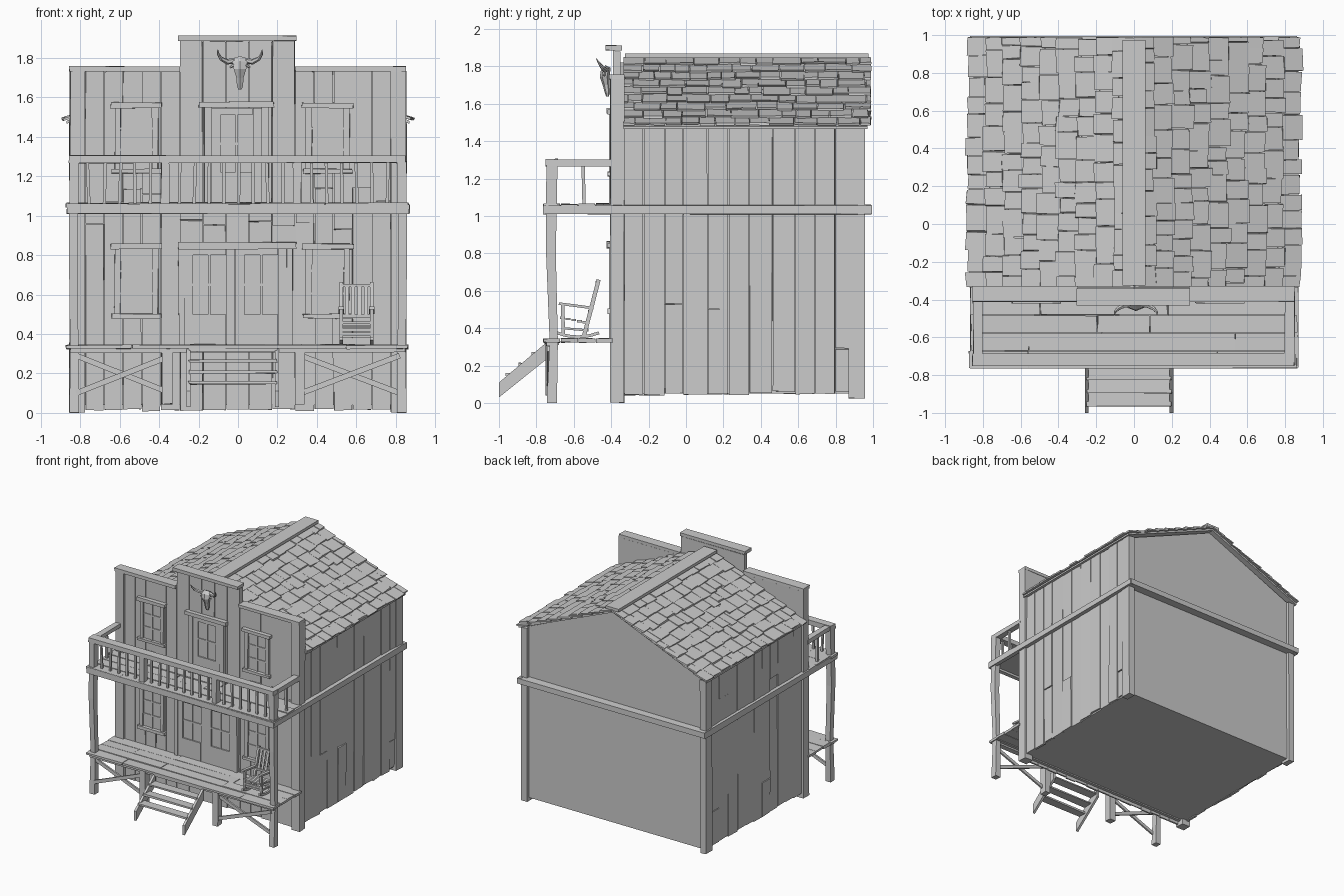
import bpy, bmesh, math, random
from mathutils import Vector

if "Cube" in bpy.data.objects:
    bpy.data.objects.remove(bpy.data.objects["Cube"])

random.seed(7)
R = random.uniform
parts = {}


def mesh(name):
    if name not in parts:
        parts[name] = bmesh.new()
    return parts[name]


def box(name, x0, x1, y0, y1, z0, z1, j=0.0):
    """Axis-aligned board; j wobbles the corners for a hand-cut look."""
    bm = mesh(name)
    geo = bmesh.ops.create_cube(bm, size=1)
    for v in geo['verts']:
        c = v.co.copy()
        v.co = (x1 if c.x > 0 else x0, y1 if c.y > 0 else y0, z1 if c.z > 0 else z0)
        v.co += Vector((R(-j, j), R(-j, j) * 0.3, R(-j, j)))


def loft(name, pts, radii, n=4):
    """Beam or tube through pts; radii are (half width, half height) per point."""
    bm = mesh(name)
    pts = [Vector(p) for p in pts]
    axis = (pts[-1] - pts[0]).normalized()
    ref = Vector((0, 1, 0)) if abs(axis.z) > 0.75 else Vector((0, 0, 1))
    k = math.sqrt(2) if n == 4 else 1
    rings = []
    for i, p in enumerate(pts):
        t = (pts[min(i + 1, len(pts) - 1)] - pts[max(i - 1, 0)]).normalized()
        s = t.cross(ref).normalized()
        u = s.cross(t)
        a, b = radii[i]
        ang = [2 * math.pi * (m + 0.5) / n for m in range(n)]
        rings.append([bm.verts.new(p + s * a * k * math.cos(g) + u * b * k * math.sin(g)) for g in ang])
    for r, q in zip(rings, rings[1:]):
        for m in range(n):
            bm.faces.new((r[m], r[(m + 1) % n], q[(m + 1) % n], q[m]))
    bm.faces.new(rings[0][::-1])
    bm.faces.new(rings[-1])


def beam(name, p, q, a, b=None):
    loft(name, [p, q], [(a, b or a)] * 2)


def prism(name, profile, y0, y1):
    """Extrude an xz profile along y."""
    bm = mesh(name)
    f = [bm.verts.new((x, y0, z)) for x, z in profile]
    g = [bm.verts.new((x, y1, z)) for x, z in profile]
    bm.faces.new(f)
    bm.faces.new(g[::-1])
    for i in range(len(f)):
        k = (i + 1) % len(f)
        bm.faces.new((f[i], g[i], g[k], f[k]))


# Main body with gabled back, and roof deck under the shingles
prism('house_body', [(-.825, .05), (.825, .05), (.825, 1.47), (0, 1.82), (-.825, 1.47)], -.36, .93)
prism('roof_deck', [(-.87, 1.465), (0, 1.825), (.87, 1.465), (.87, 1.48), (0, 1.845), (-.87, 1.48)], -.335, .97)

# Side planks, corner posts and belt boards
for s in (-1, 1):
    y = -.33
    while y < .88:
        w = min(R(.10, .13), .90 - y)
        cuts = [.05 + R(-.01, .012), 1.48]
        if R(0, 1) < .5:
            cuts.insert(1, R(.2, 1.3))
        for a, b in zip(cuts, cuts[1:]):
            xs = sorted((s * .82, s * R(.836, .844)))
            box('side_planks', *xs, y + .002, y + w - .002, a, b - .004, .003)
        y += w
    post = sorted((s * .775, s * .853))
    box('front_corner_posts', *post, -.405, -.33, 0.005, 1.735, .004)
    post = sorted((s * .80, s * .853))
    box('back_corner_posts', *post, .87, .957, .025, 1.47, .004)
    belt = sorted((s * .835, s * .868))
    box('belt_boards', *belt, -.76, .99, 1.01, 1.058, .003)
box('belt_boards', -.866, .866, .92, .995, 1.01, 1.058, .003)

# Roof shingles in staggered rows, plus ridge boards
d, n = Vector((.923, 0, -.385)), Vector((.385, 0, .923))
L, rows = .95, 9
for s in (-1, 1):
    for r in range(rows):
        y = -.335 + R(-.06, 0)
        while y < .985:
            w = R(.07, .15)
            a, b = max(y, -.335), min(y + w, .99)
            y += w
            if b - a < .015:
                continue
            s0, s1 = r * L / rows - .02, (r + 1) * L / rows + R(-.012, .018)
            if r == 0:
                s0 = .0
            s1 = min(s1, .955)
            lift = R(.010, .018)
            bm = mesh('roof_shingles')
            vs = bmesh.ops.create_cube(bm, size=1)['verts']
            for v in vs:
                c = v.co.copy()
                t = (s1 if c.x > 0 else s0) + R(-.006, .006)
                h = (lift if c.x > 0 else .0) + (.012 if c.z > 0 else 0)
                p = Vector((0, 0, 1.838)) + d * t + n * h
                v.co = (s * p.x, (b - .002 if c.y > 0 else a + .002) + R(-.003, .003) * (a > -.33), p.z)
    beam('ridge_boards', (s * .03, -.325, 1.857), (s * .03, .975, 1.857), .03, .012)

# Stepped false front: backing panel, planks and caps
prism('false_front', [(-.84, .04), (.84, .04), (.84, 1.73), (.29, 1.73), (.29, 1.88),
                      (-.295, 1.88), (-.295, 1.73), (-.84, 1.73)], -.378, -.35)
box('false_front', -.84, -.30, -.35, -.33, 1.4, 1.73)
box('false_front', .30, .84, -.35, -.33, 1.4, 1.73)
for x0, x1, top in ((-.775, -.295, 1.73), (-.295, .29, 1.885), (.29, .775, 1.73)):
    k = 5
    for i in range(k):
        a, b = x0 + (x1 - x0) * i / k, x0 + (x1 - x0) * (i + 1) / k
        cut = R(.9, 1.15)
        for z0, z1 in ((R(.005, .02), cut), (cut + .003, top)):
            box('front_planks', a + .002, b - .002, -.388 + R(-.003, .003), -.375, z0, z1, .002)
for x0, x1 in ((-.856, -.295), (.29, .85)):
    box('front_caps', x0, x1, -.412, -.328, 1.73, 1.756, .002)
box('front_caps', -.303, .297, -.43, -.342, 1.885, 1.913, .002)

# Windows: pane, jambs, header, sill and muntins
for cx in (-.515, .455):
    for z0, z1 in ((.49, .835), (1.225, 1.55)):
        box('window_panes', cx - .09, cx + .09, -.394, -.38, z0, z1)
        for s in (-1, 1):
            box('window_frames', cx + s * .095 - .015, cx + s * .095 + .015, -.406, -.38, z0, z1, .003)
        box('window_frames', cx - .13, cx + .13, -.42, -.38, z1 - .005, z1 + .022, .003)
        box('window_frames', cx - .125, cx + .125, -.42, -.38, z0 - .012, z0 + .012, .003)
        box('window_frames', cx - .007, cx + .007, -.401, -.38, z0, z1)
        for t in (1 / 3, 2 / 3):
            z = z0 + (z1 - z0) * t
            box('window_frames', cx - .085, cx + .085, -.400, -.38, z - .006, z + .006)


# Doors: leaf built as stiles and rails around four panes
def door(x0, x1, z0, zs, z1):
    box('door_leaves', x0, x1, -.393, -.38, z0, z1)
    w = (x1 - x0) * .18
    m = (x0 + x1) / 2
    for a, b in ((x0, x0 + w), (x1 - w, x1)):
        box('door_leaves', a + .003, b, -.404, -.39, z0, z1)
    for a, b in ((z0, zs), (z1 - .035, z1)):
        box('door_leaves', x0 + w, x1 - w, -.404, -.39, a, b)
    box('door_leaves', m - .006, m + .006, -.401, -.39, zs, z1 - .035)
    zm = (zs + z1 - .035) / 2
    box('door_leaves', x0 + w, x1 - w, -.400, -.39, zm - .006, zm + .006)


door(-.275, -.015, .345, .50, .835)
door(-.015, .25, .345, .50, .835)
door(-.135, .12, 1.06, 1.22, 1.545)
for x in (-.285, .262):
    box('door_frames', x - .016, x + .016, -.412, -.38, .34, .835, .003)
for x in (-.152, .137):
    box('door_frames', x - .018, x + .018, -.412, -.38, 1.06, 1.55, .003)
box('door_frames', -.305, .295, -.425, -.38, .83, .865, .003)
box('door_frames', -.198, .182, -.425, -.38, 1.55, 1.577, .003)

# Porch and balcony floors, boards running along x
for name, z0, z1 in (('porch_floor', .325, .345), ('balcony_floor', 1.042, 1.064)):
    for r in range(4):
        y0 = -.765 + r * .094
        xs = [-.875 + R(0, .015)] + sorted((R(-.6, -.1), R(.05, .6))) + [.872 - R(0, .015)]
        for a, b in zip(xs, xs[1:]):
            box(name, a + .002, b - .002, y0 + .002, y0 + .092, z0, z1 + R(-.002, .003), .003)
box('balcony_fascia', -.866, .866, -.765, -.735, 1.01, 1.058, .003)
box('balcony_fascia', -.84, .84, -.735, -.39, 1.03, 1.043)
box('porch_joists', -.85, .85, -.745, -.70, .305, .327, .003)

# Porch posts, slightly bowed, and short posts under and over the floors
for s in (-1, 1):
    loft('porch_posts', [(s * .83, -.717, 0), (s * .83, -.707, .33), (s * .835, -.722, .8), (s * .83, -.717, 1.27)],
         [(.024, .027), (.021, .022), (.022, .026), (.024, .03)])
for x in (-.36, .312):
    box('under_posts', x - .024, x + .024, -.75, -.69, .045, .327, .004)
for x in (-.37, .30):
    box('railing_posts', x - .02, x + .02, -.745, -.69, 1.06, 1.27, .004)

# Cross braces under the porch
for a, b in ((-.82, -.34), (.32, .82)):
    beam('cross_braces', (a, -.735, .10), (b, -.735, .29), .007, .014)
    beam('cross_braces', (a, -.72, .29), (b, -.72, .10), .007, .014)

# Balcony railing and balusters
box('handrail', -.857, .85, -.752, -.685, 1.268, 1.305, .003)
for s in (-1, 1):
    xs = sorted((s * .80, s * .852))
    box('handrail', *xs, -.69, -.39, 1.268, 1.302, .003)
    beam('balusters', (s * .83, -.545, 1.06), (s * .83, -.55, 1.27), .009)
for a, b, k in ((-.81, -.39, 5), (-.35, .28, 8), (.32, .81, 6)):
    for i in range(k):
        x = a + (b - a) * (i + .7) / (k + .4)
        beam('balusters', (x, -.717, 1.06), (x + R(-.008, .008), -.717, 1.27), .008)

# Front steps
for x in (-.25, .198):
    bm = mesh('stair_stringers')
    side = []
    for dx in (-.01, .01):
        side.append([bm.verts.new((x + dx, y, z)) for y, z in ((-1, .03), (-.745, .235), (-.745, .325), (-1, .11))])
    bm.faces.new(side[0])
    bm.faces.new(side[1][::-1])
    for i in range(4):
        k = (i + 1) % 4
        bm.faces.new((side[0][i], side[1][i], side[1][k], side[0][k]))
for i in range(4):
    y, z = -.965 + i * .07, .145 + i * .056
    box('stair_treads', -.25, .198, y, y + .075, z, z + .014, .004)

# Rocking chair
C = 'rocking_chair'
cx = .60
for s in (-1, 1):
    x = cx + s * .077
    pts = [(x, -.69 + .225 * t / 6, .354 + .022 * (t / 3 - 1) ** 2) for t in range(7)]
    loft(C, pts, [(.009, .008)] * 7)
    beam(C, (x, -.655, .36), (x, -.66, .53), .009)
    beam(C, (x, -.545, .36), (x, -.467, .66), .009, .011)
    beam(C, (x, -.68, .532), (x, -.495, .508), .014, .007)
    beam(C, (x, -.655, .40), (x, -.54, .39), .006)
for y, z in ((-.655, .40), (-.657, .42), (-.53, .39), (-.475, .645), (-.515, .49)):
    beam(C, (cx - .077, y, z), (cx + .077, y, z), .008, .008)
for i in range(5):
    y, z = -.66 + i * .03, .45 - i * .006
    box(C, cx - .08, cx + .08, y - .013, y + .013, z, z + .012)
for i in range(4):
    x = cx - .048 + i * .032
    beam(C, (x, -.515, .49), (x, -.475, .64), .010, .004)

# Cattle skull over the door: tapered head, brow, muzzle and curved horns
sx = .01
loft('skull', [(sx, -.418, 1.80), (sx, -.43, 1.775), (sx, -.435, 1.745), (sx, -.427, 1.70), (sx, -.42, 1.66), (sx, -.42, 1.64)],
     [(.03, .015), (.043, .026), (.037, .026), (.021, .018), (.018, .014), (.010, .008)], 6)
for s in (-1, 1):
    loft('skull_horns', [(sx + s * .03, -.425, 1.785), (sx + s * .065, -.432, 1.78), (sx + s * .095, -.448, 1.795),
                         (sx + s * .11, -.465, 1.818), (sx + s * .113, -.48, 1.842)],
         [(.015, .015), (.014, .014), (.011, .011), (.007, .007), (.002, .002)], 6)
    loft('skull', [(sx + s * .03, -.44, 1.765), (sx + s * .05, -.435, 1.75)], [(.010, .010), (.005, .005)], 6)

# Turn each collected mesh into an object
for name, bm in parts.items():
    bmesh.ops.recalc_face_normals(bm, faces=bm.faces)
    me = bpy.data.meshes.new(name)
    bm.to_mesh(me)
    bm.free()
    bpy.context.collection.objects.link(bpy.data.objects.new(name, me))
